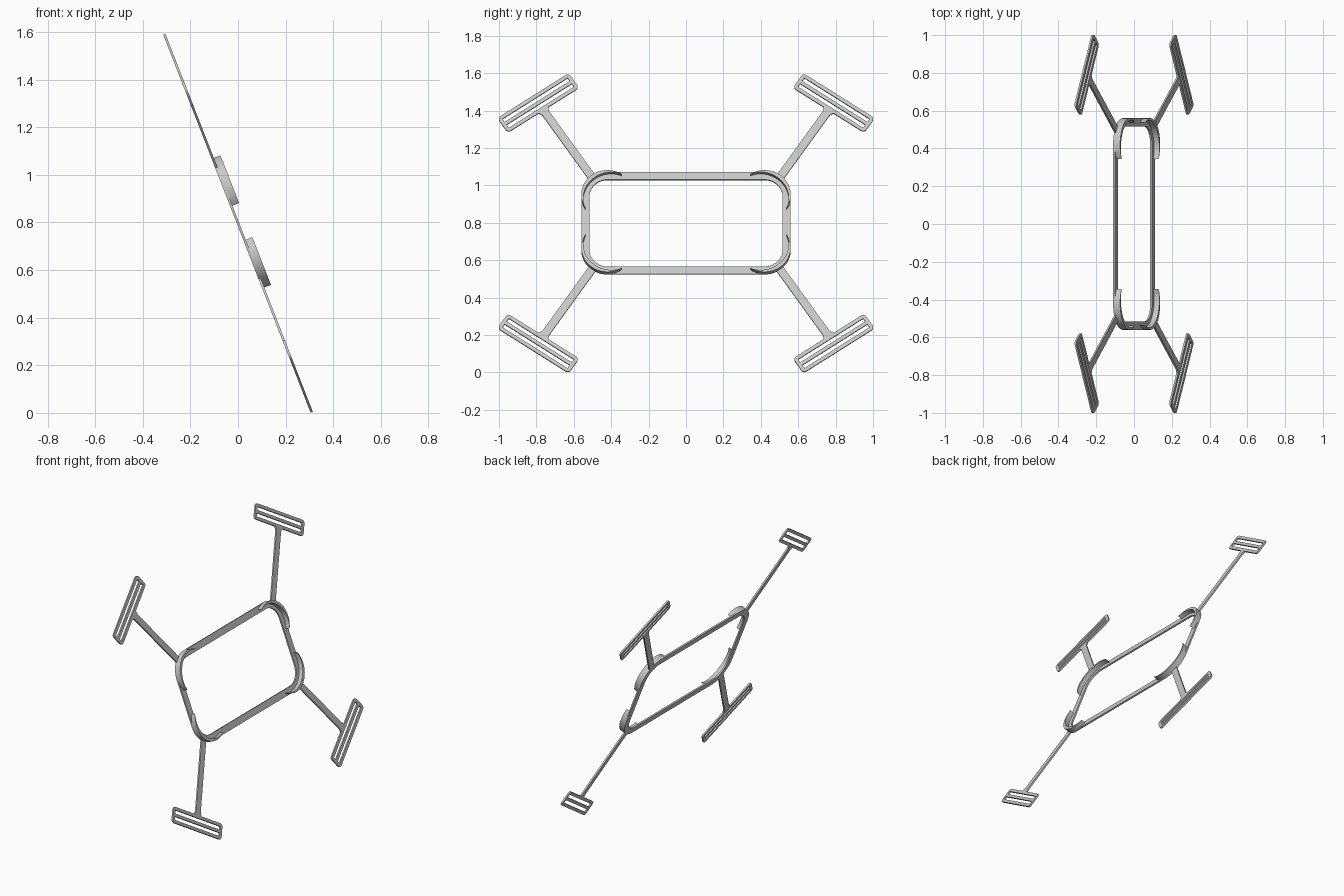
import bpy, bmesh
from math import sin, cos, pi, radians, atan2, asin
from mathutils import Matrix, Vector

if "Cube" in bpy.data.objects:
    bpy.data.objects.remove(bpy.data.objects["Cube"])

grey = bpy.data.materials.new("light_grey")
grey.use_nodes = True
grey.diffuse_color = (0.58, 0.58, 0.58, 1)
grey.node_tree.nodes["Principled BSDF"].inputs["Base Color"].default_value = (0.58, 0.58, 0.58, 1)

# Leaning plane: local x runs along world y, local y up the slope, local z outward
TILT = atan2(0.62, 1.59)
c, s = cos(TILT), sin(TILT)
PLANE = Matrix(((0, -s, c, 0), (1, 0, 0, 0), (0, c, s, 0.797), (0, 0, 0, 1)))
THICK = 0.01
RAIL = 0.043
HALF_W, HALF_H, RADIUS = 0.56, 0.292, 0.14


def plate(name, outlines, low=-THICK / 2, high=THICK / 2):
    """Extrude closed outlines (later ones inside the first are holes)."""
    curve = bpy.data.curves.new(name, "CURVE")
    curve.dimensions = "2D"
    curve.fill_mode = "BOTH"
    curve.extrude = (high - low) / 2
    for pts in outlines:
        spline = curve.splines.new("POLY")
        spline.points.add(len(pts) - 1)
        for p, (x, y) in zip(spline.points, pts):
            p.co = (x, y, 0, 1)
        spline.use_cyclic_u = True
    helper = bpy.data.objects.new(name + "_outline", curve)
    bpy.context.collection.objects.link(helper)
    bpy.context.view_layer.update()
    graph = bpy.context.evaluated_depsgraph_get()
    mesh = bpy.data.meshes.new_from_object(helper.evaluated_get(graph))
    bpy.data.objects.remove(helper)
    bm = bmesh.new()
    bm.from_mesh(mesh)
    bmesh.ops.remove_doubles(bm, verts=bm.verts, dist=0.0001)
    bmesh.ops.recalc_face_normals(bm, faces=bm.faces)
    bm.to_mesh(mesh)
    bm.free()
    mesh.materials.clear()
    mesh.materials.append(grey)
    obj = bpy.data.objects.new(name, mesh)
    bpy.context.collection.objects.link(obj)
    obj.matrix_world = PLANE @ Matrix.Translation((0, 0, (low + high) / 2))
    bpy.ops.object.select_all(action="DESELECT")
    obj.select_set(True)
    bpy.context.view_layer.objects.active = obj
    bpy.ops.object.shade_smooth_by_angle(angle=radians(30))
    return obj


def rounded_rect(a, b, r, steps=12):
    pts = []
    for k, (sx, sy) in enumerate(((1, 1), (-1, 1), (-1, -1), (1, -1))):
        for i in range(steps + 1):
            t = (k + i / steps) * pi / 2
            pts.append((sx * (a - r) + r * cos(t), sy * (b - r) + r * sin(t)))
    return pts


def rect(cx, cy, a, b):
    return [(cx - a, cy - b), (cx + a, cy - b), (cx + a, cy + b), (cx - a, cy + b)]


# Rounded rectangular frame
plate("frame", [rounded_rect(HALF_W, HALF_H, RADIUS),
                rounded_rect(HALF_W - RAIL, HALF_H - RAIL, RADIUS - RAIL)])

# Crescent lip standing on a frame corner, tapering to points on both rails
over = asin(0.075 / RADIUS)
outer, inner = [], []
STEPS = 32
for i in range(STEPS + 1):
    f = i / STEPS
    t = -over + f * (pi / 2 + 2 * over)
    for ring, r in ((outer, RADIUS), (inner, RADIUS - 0.02 * sin(pi * f))):
        ring.append((HALF_W - RADIUS + r * cos(t), HALF_H - RADIUS + r * sin(t)))
crescent = outer + inner[-2:0:-1]

# Strap arm with a flared end, and slotted strap bar, in the bar's own axes
half = RAIL / 2
arm = [(-half, -0.525), (half, -0.525), (half, -0.072), (half + 0.004, -0.061),
       (half + 0.014, -0.046), (-half - 0.014, -0.046), (-half - 0.004, -0.061), (-half, -0.072)]
bar = [rounded_rect(0.23, 0.05, 0.02, 6),
       rect(0, 0.02, 0.21, 0.0105), rect(0, -0.02, 0.21, 0.0105)]
ANGLE = radians(-34)
place = Matrix.Translation((0.79, 0.69, 0)) @ Matrix.Rotation(ANGLE, 4, "Z")


def placed(pts):
    return [tuple((place @ Vector((x, y, 0))).xy) for x, y in pts]


# Repeat the corner parts in all four quadrants
for side, sx in (("back", 1), ("front", -1)):
    for level, sy in (("upper", 1), ("lower", -1)):
        def mirror(pts):
            return [(sx * x, sy * y) for x, y in pts]
        tag = f"{level}_{side}"
        plate(tag + "_corner_lip", [mirror(crescent)], -THICK / 2, 0.035)
        plate(tag + "_arm", [mirror(placed(arm))])
        plate(tag + "_strap_bar", [mirror(placed(p)) for p in bar])
